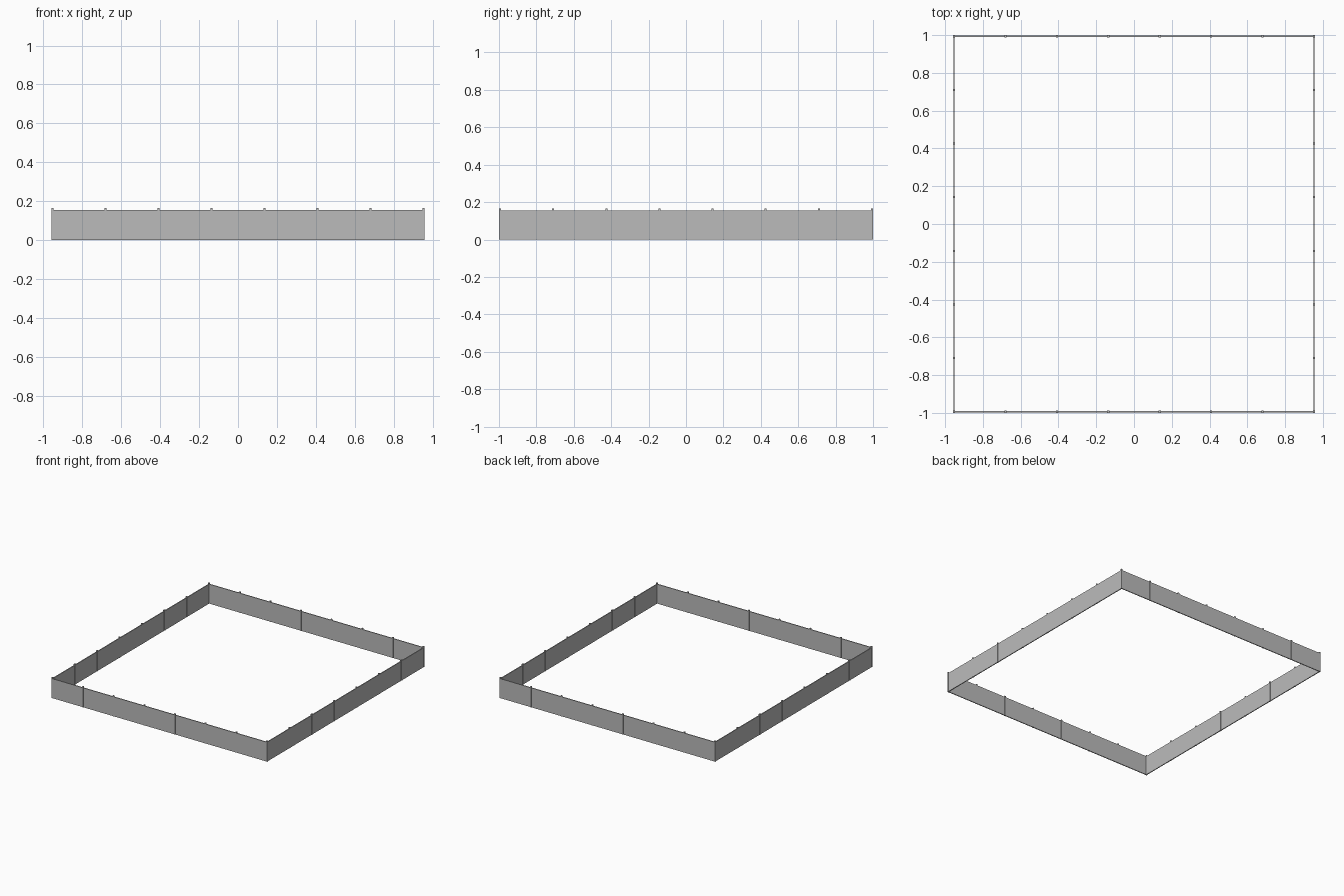
import bpy

if "Cube" in bpy.data.objects:
    bpy.data.objects.remove(bpy.data.objects["Cube"])

HALF_X, HALF_Y = 0.953, 0.994     # wall centre lines
BAYS = 7                          # panels per side
PANEL_H, POST_H = 0.156, 0.165
PANEL_T, POST_W = 0.007, 0.011

grey = bpy.data.materials.new("fence grey")
grey.diffuse_color = (0.5, 0.5, 0.5, 1)
grey.use_nodes = True
grey.node_tree.nodes["Principled BSDF"].inputs["Base Color"].default_value = grey.diffuse_color


def box(name, x, y, size):
    """Box standing on the ground at x, y."""
    bpy.ops.mesh.primitive_cube_add(size=1, location=(x, y, size[2] / 2))
    ob = bpy.context.object
    ob.name = name
    ob.scale = size
    bpy.ops.object.transform_apply(location=False, rotation=False, scale=True)
    ob.data.materials.append(grey)


step_x = 2 * HALF_X / BAYS
step_y = 2 * HALF_Y / BAYS

for side in (-1, 1):
    # Wall panels, one per bay
    for i in range(BAYS):
        box("long_wall_panel", -HALF_X + (i + 0.5) * step_x, side * HALF_Y,
            (step_x, PANEL_T, PANEL_H))
        box("side_wall_panel", side * HALF_X, -HALF_Y + (i + 0.5) * step_y,
            (PANEL_T, step_y, PANEL_H))
    # Posts between the panels
    for i in range(1, BAYS):
        box("long_wall_post", -HALF_X + i * step_x, side * HALF_Y,
            (POST_W, POST_W, POST_H))
        box("side_wall_post", side * HALF_X, -HALF_Y + i * step_y,
            (POST_W, POST_W, POST_H))
    # Corner posts
    for end in (-1, 1):
        box("corner_post", side * HALF_X, end * HALF_Y,
            (POST_W, POST_W, POST_H))
